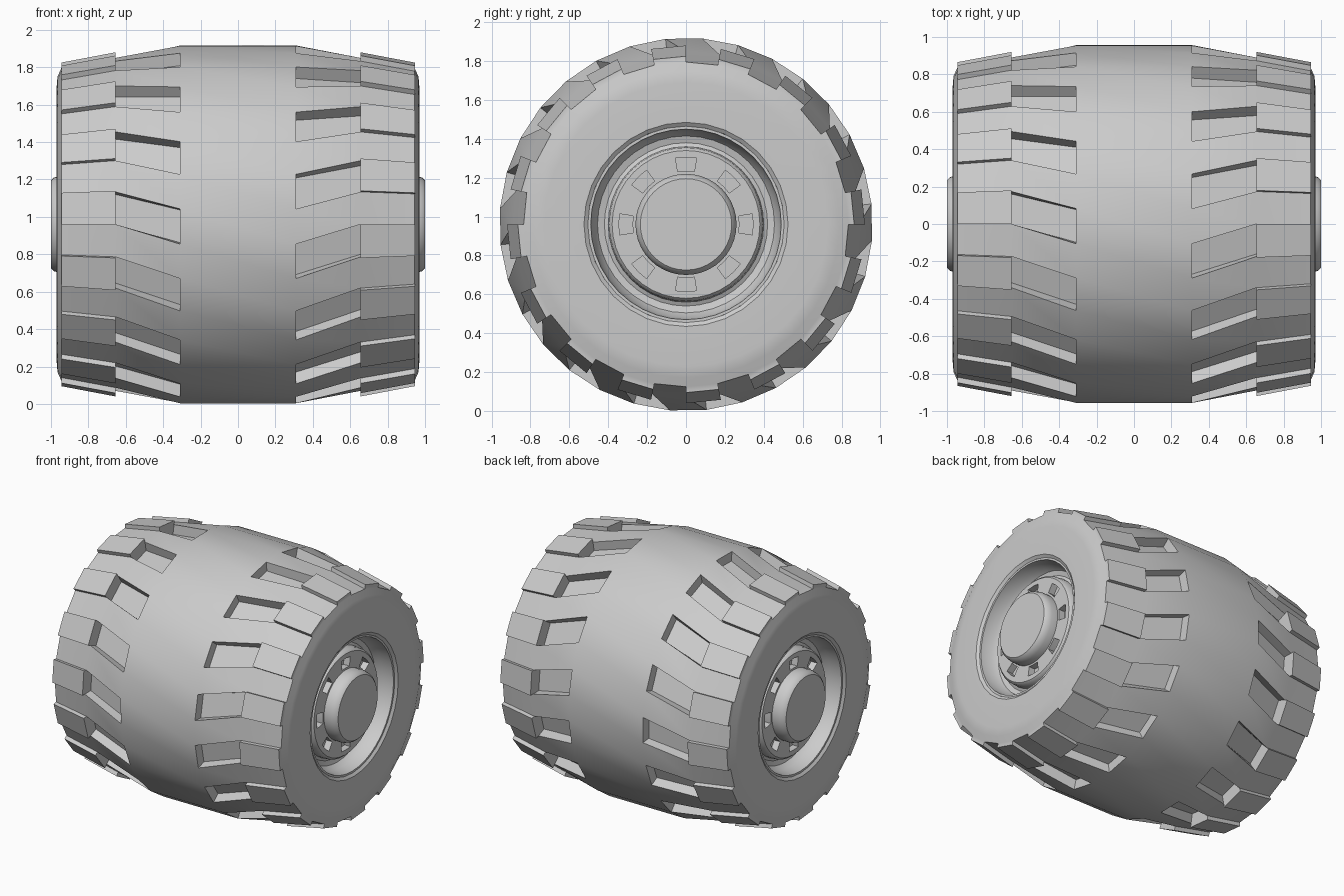
import bpy, bmesh, math
from mathutils import Vector

if "Cube" in bpy.data.objects:
    bpy.data.objects.remove(bpy.data.objects["Cube"])

RADIUS = 0.96

grey = bpy.data.materials.new("plain grey")
grey.use_nodes = True
grey.diffuse_color = (0.6, 0.6, 0.6, 1)
grey.node_tree.nodes["Principled BSDF"].inputs["Base Color"].default_value = grey.diffuse_color


def lathe(bm, rings, segments):
    """Skin (x, radius, twist) rings around the x axis; returns faces by [band][segment]."""
    loops = []
    for x, r, twist in rings:
        angles = [math.tau * i / segments + twist for i in range(segments)]
        loops.append([bm.verts.new((x, -r * math.cos(a), r * math.sin(a))) for a in angles])
    bands = []
    for a, b in zip(loops, loops[1:]):
        bands.append([bm.faces.new((a[i], a[(i + 1) % segments], b[(i + 1) % segments], b[i]))
                      for i in range(segments)])
    return loops, bands


def push(bm, faces, radial=0.0, along=0.0):
    """Extrude a patch of faces outward from the axle, or along it."""
    new = bmesh.ops.extrude_face_region(bm, geom=faces)["geom"]
    for v in (g for g in new if isinstance(g, bmesh.types.BMVert)):
        out = Vector((0, v.co.y, v.co.z)).normalized()
        v.co += out * radial + Vector((along, 0, 0))
    bmesh.ops.delete(bm, geom=faces, context="FACES")


def finish(bm, name, angle):
    bmesh.ops.recalc_face_normals(bm, faces=bm.faces[:])
    mesh = bpy.data.meshes.new(name)
    bm.to_mesh(mesh)
    bm.free()
    mesh.materials.append(grey)
    obj = bpy.data.objects.new(name, mesh)
    obj.location.z = RADIUS
    bpy.context.collection.objects.link(obj)
    bpy.ops.object.select_all(action="DESELECT")
    obj.select_set(True)
    bpy.context.view_layer.objects.active = obj
    bpy.ops.object.shade_smooth_by_angle(angle=math.radians(angle))


def mirrored(half):
    return half + [(-x, r, t) for x, r, t in reversed(half)]


# Tyre: barrel-shaped tread with skewed shoulder bands and rounded sidewalls
tyre = bmesh.new()
half = [(0.90, 0.50, 0), (0.955, 0.505, 0), (0.97, 0.525, 0), (0.97, 0.73, 0), (0.965, 0.79, 0),
        (0.945, 0.835, 0), (0.655, 0.89, 0), (0.31, RADIUS, -0.11)]
SEGMENTS = 32
_, bands = lathe(tyre, mirrored(half), SEGMENTS)

# Alternating raised outer lugs and sunken inner slots, staggered between the sides
for side in (0, 1):
    outer, inner = (bands[5], bands[6]) if side == 0 else (bands[-6], bands[-7])
    for i in range(1 - side, SEGMENTS, 2):
        push(tyre, [outer[i]], radial=0.03)
        push(tyre, [inner[i]], radial=-0.07)
finish(tyre, "tyre", 35)

# Rim: channel, raised disc and protruding hub cap on each side
rim = bmesh.new()
half = [(1.0, 0.235, 0), (0.985, 0.25, 0), (0.95, 0.26, 0), (0.90, 0.26, 0), (0.90, 0.275, 0),
        (0.90, 0.345, 0), (0.90, 0.38, 0), (0.885, 0.395, 0), (0.83, 0.40, 0), (0.82, 0.42, 0),
        (0.83, 0.455, 0), (0.87, 0.48, 0), (0.955, 0.49, 0), (0.955, 0.505, 0)]
STEPS = 40
loops, bands = lathe(rim, mirrored(half), STEPS)
rim.faces.new(loops[0])
rim.faces.new(loops[-1])

# Eight ventilation pockets in each disc
for band, sign in ((bands[4], 1), (bands[-5], -1)):
    for i in range(0, STEPS, STEPS // 8):
        push(rim, [band[i - 1], band[i]], along=-0.05 * sign)
finish(rim, "wheel_rim", 40)
